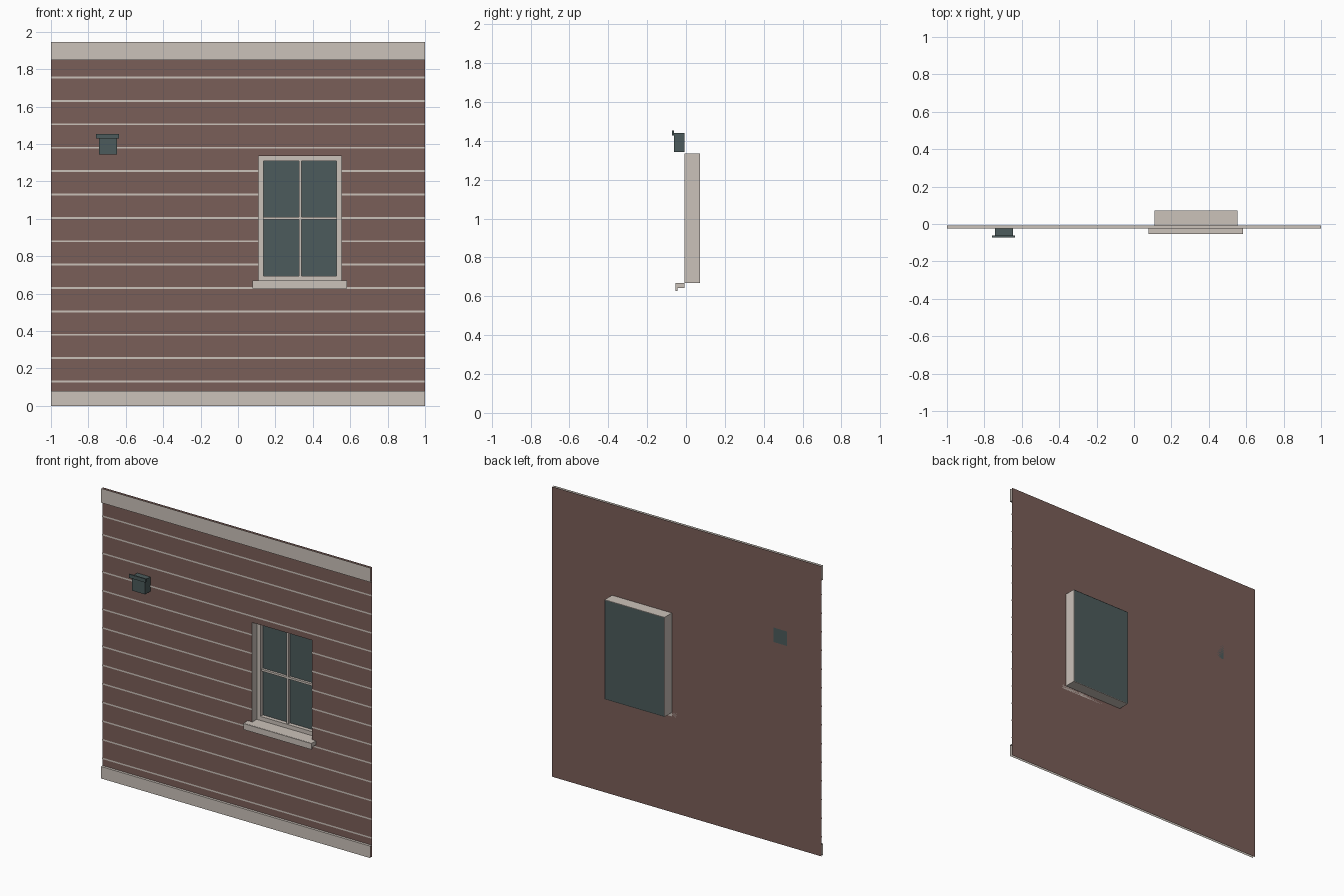
import bpy
import bmesh

cube = bpy.data.objects.get("Cube")
if cube:
    bpy.data.objects.remove(cube, do_unlink=True)


def material(name, rgb):
    m = bpy.data.materials.new(name)
    m.use_nodes = True
    m.diffuse_color = (*rgb, 1)
    m.node_tree.nodes["Principled BSDF"].inputs["Base Color"].default_value = (*rgb, 1)
    return m


BROWN = material("brown cladding", (0.195, 0.112, 0.098))
STONE = material("pale trim", (0.60, 0.54, 0.49))
TEAL = material("dark teal", (0.072, 0.104, 0.106))


def finish(name, bm, mat):
    mesh = bpy.data.meshes.new(name)
    bm.to_mesh(mesh)
    bm.free()
    mesh.materials.append(mat)
    obj = bpy.data.objects.new(name, mesh)
    bpy.context.scene.collection.objects.link(obj)
    return obj


def add_quad(bm, corners):
    bm.faces.new([bm.verts.new(c) for c in corners])


def add_panel(bm, x0, x1, z0, z1, y):
    """Upright sheet facing the front."""
    add_quad(bm, [(x0, y, z0), (x1, y, z0), (x1, y, z1), (x0, y, z1)])


def add_box(bm, x0, x1, y0, y1, z0, z1):
    verts = bmesh.ops.create_cube(bm, size=1)["verts"]
    bmesh.ops.scale(bm, vec=(x1 - x0, y1 - y0, z1 - z0), verts=verts)
    bmesh.ops.translate(bm, vec=((x0 + x1) / 2, (y0 + y1) / 2, (z0 + z1) / 2), verts=verts)


# Main sizes
WALL_Y, TRIM_Y, BACK_Y = -0.007, -0.024, 0.071
TOP = 1.946
WX0, WX1, WZ0, WZ1 = 0.11, 0.554, 0.668, 1.336

# Wall sheet around the window opening
bm = bmesh.new()
add_panel(bm, -1, WX0, 0, TOP, WALL_Y)
add_panel(bm, WX1, 1, 0, TOP, WALL_Y)
add_panel(bm, WX0, WX1, 0, WZ0, WALL_Y)
add_panel(bm, WX0, WX1, WZ1, TOP, WALL_Y)
finish("wall", bm, BROWN)

# Pale lines between the boards, broken at the window
bm = bmesh.new()
for i in range(1, 15):
    z = 0.005 + i * 0.125
    spans = [(-1, WX0), (WX1, 1)] if WZ0 < z < WZ1 else [(-1, 1)]
    for x0, x1 in spans:
        add_panel(bm, x0, x1, z - 0.005, z + 0.005, WALL_Y - 0.004)
finish("board_lines", bm, STONE)

# Top and bottom trim bands: front sheet with a ledge back to the wall
for name, z0, z1, ledge in (("top_trim", 1.85, TOP, 1.85), ("bottom_trim", 0, 0.08, 0.08)):
    bm = bmesh.new()
    add_panel(bm, -1, 1, z0, z1, TRIM_Y)
    add_quad(bm, [(-1, TRIM_Y, ledge), (1, TRIM_Y, ledge), (1, WALL_Y, ledge), (-1, WALL_Y, ledge)])
    finish(name, bm, STONE)

# Window reveal: open sleeve running back from the wall
bm = bmesh.new()
ring = [(WX0, WZ0), (WX1, WZ0), (WX1, WZ1), (WX0, WZ1)]
for (xa, za), (xb, zb) in zip(ring, ring[1:] + ring[:1]):
    add_quad(bm, [(xa, WALL_Y, za), (xb, WALL_Y, zb), (xb, BACK_Y, zb), (xa, BACK_Y, za)])
bmesh.ops.remove_doubles(bm, verts=bm.verts, dist=0.0001)
finish("window_reveal", bm, STONE)

# Glass closing the back of the sleeve
bm = bmesh.new()
add_panel(bm, WX0 + 0.003, WX1 - 0.003, WZ0 + 0.003, WZ1 - 0.003, BACK_Y)
finish("window_glass", bm, TEAL)

# Window frame and glazing bars
bm = bmesh.new()
W, FY0, FY1 = 0.027, 0.042, 0.068
cx, cz = (WX0 + WX1) / 2, (WZ0 + WZ1) / 2
for x0, x1 in ((WX0, WX0 + W), (WX1 - W, WX1)):
    add_box(bm, x0, x1, FY0, FY1, WZ0, WZ1)
for z0, z1 in ((WZ0, WZ0 + W), (WZ1 - W, WZ1)):
    add_box(bm, WX0 + W, WX1 - W, FY0, FY1, z0, z1)
add_box(bm, cx - 0.007, cx + 0.007, FY0 + 0.008, FY1, WZ0 + W, WZ1 - W)
add_box(bm, WX0 + W, WX1 - W, FY0 + 0.01, FY1, cz - 0.007, cz + 0.007)
finish("window_frame", bm, STONE)

# Sill slab with a drip lip along its front
bm = bmesh.new()
add_box(bm, 0.077, 0.583, -0.05, WALL_Y, 0.642, 0.669)
add_box(bm, 0.077, 0.583, -0.054, -0.045, 0.628, 0.668)
finish("window_sill", bm, STONE)

# Wall vent: box with a wider plate across its upper front
bm = bmesh.new()
add_box(bm, -0.743, -0.646, -0.062, WALL_Y, 1.343, 1.44)
add_box(bm, -0.76, -0.637, -0.071, -0.062, 1.428, 1.452)
finish("wall_vent", bm, TEAL)
